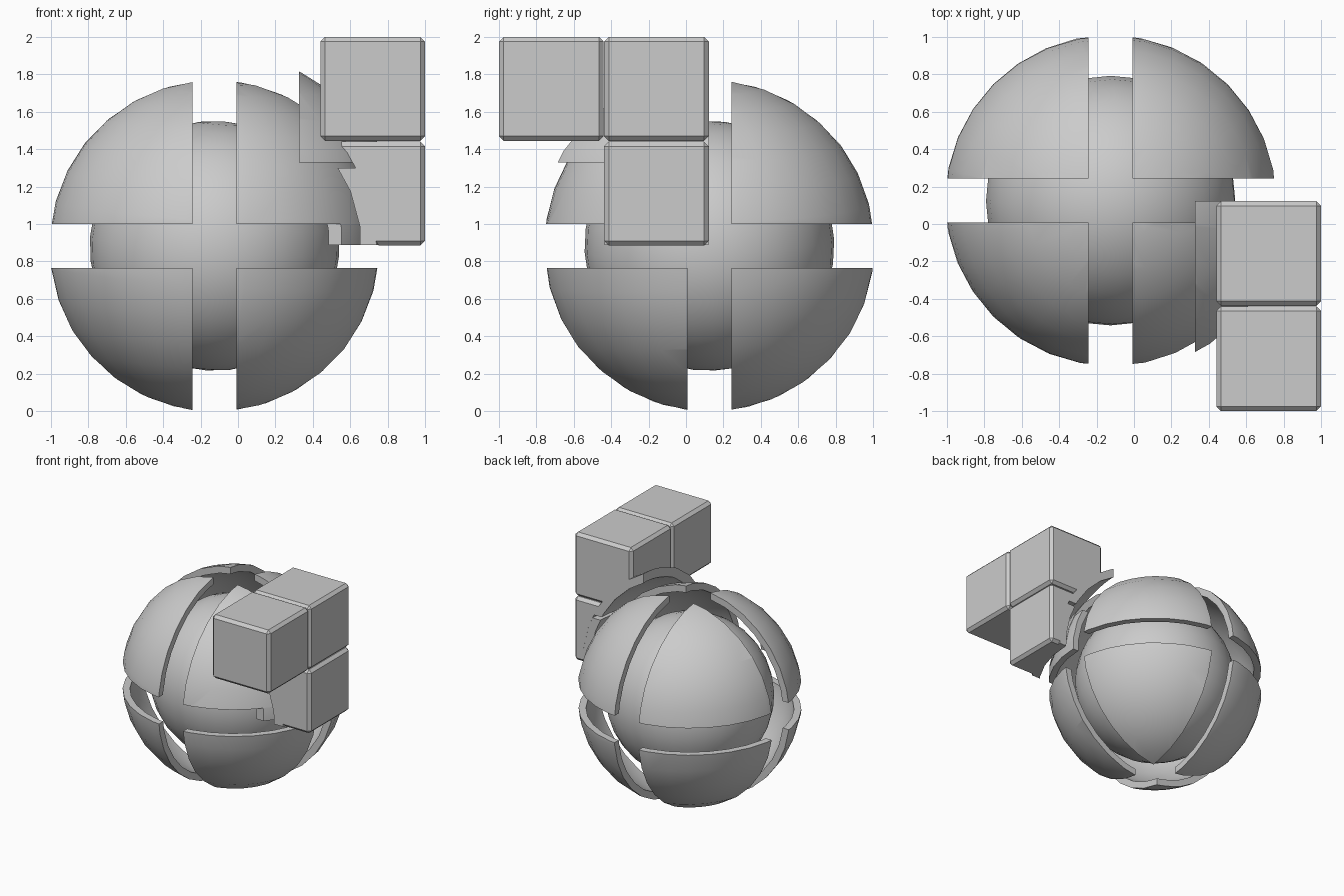
import bpy, bmesh, math
from mathutils import Vector, Matrix

if "Cube" in bpy.data.objects:
    bpy.data.objects.remove(bpy.data.objects["Cube"])

C = Vector((-0.125, 0.125, 0.883))      # common centre of every layer
TILT = Matrix.Rotation(0.05, 4, 'X') @ Matrix.Rotation(0.07, 4, 'Y')
R_CORE, R_IN, R_OUT = 0.668, 0.835, 0.893
R_LAYER_IN, R_LAYER_OUT = 0.967, 1.037
GAP = 0.117


def make(name, bm):
    me = bpy.data.meshes.new(name)
    bm.to_mesh(me)
    bm.free()
    ob = bpy.data.objects.new(name, me)
    bpy.context.collection.objects.link(ob)
    return ob


def ball(name, r_out, r_in=None):
    bm = bmesh.new()
    m = Matrix.Translation(C) @ TILT
    if r_in:
        bmesh.ops.create_uvsphere(bm, u_segments=32, v_segments=16, radius=r_in, matrix=m)
        bmesh.ops.reverse_faces(bm, faces=bm.faces[:])
    bmesh.ops.create_uvsphere(bm, u_segments=32, v_segments=16, radius=r_out, matrix=m)
    return make(name, bm)


def box(name, lo, hi, bevel=0):
    lo, hi = Vector(lo), Vector(hi)
    bm = bmesh.new()
    bmesh.ops.create_cube(bm, size=1)
    for v in bm.verts:
        v.co = Vector([lo[i] + (v.co[i] + 0.5) * (hi[i] - lo[i]) for i in range(3)])
    if bevel:
        bmesh.ops.bevel(bm, geom=bm.edges[:], offset=bevel, segments=1,
                        profile=0.5, affect='EDGES')
    return make(name, bm)


def boolean(ob, cutter, op):
    mod = ob.modifiers.new("cut", 'BOOLEAN')
    mod.operation, mod.solver, mod.object = op, 'EXACT', cutter
    bpy.context.view_layer.objects.active = ob
    bpy.ops.object.modifier_apply(modifier=mod.name)
    bpy.data.objects.remove(cutter)
    return ob


def smooth(ob):
    bpy.ops.object.select_all(action='DESELECT')
    ob.select_set(True)
    bpy.context.view_layer.objects.active = ob
    bpy.ops.object.shade_smooth_by_angle(angle=math.radians(30))


def shell_piece(name, r_out, r_in, lo, hi):
    smooth(boolean(ball(name, r_out, r_in), box("cutter", lo, hi), 'INTERSECT'))


# inner core
smooth(ball("core", R_CORE))

# eight shell octants separated by grooves
for sx in (-1, 1):
    for sy in (-1, 1):
        for sz in (-1, 1):
            s = (sx, sy, sz)
            a = [C[i] + s[i] * GAP for i in range(3)]
            b = [C[i] + s[i] * 1.2 for i in range(3)]
            shell_piece("shell_octant", R_OUT, R_IN,
                        [min(p) for p in zip(a, b)], [max(p) for p in zip(a, b)])

# corner cubes, hollowed where they meet the ball
cubes = [("front_cube", (0.44, -1.0, 1.445)),
         ("upper_cube", (0.44, -0.438, 1.445)),
         ("lower_cube", (0.44, -0.438, 0.885))]
for name, lo in cubes:
    cube = box(name, lo, [c + d for c, d in zip(lo, (0.56, 0.56, 0.555))], 0.025)
    smooth(boolean(cube, ball("cutter", R_LAYER_OUT), 'DIFFERENCE'))

# curved plates under the cubes
shell_piece("upper_plate", R_LAYER_OUT, R_LAYER_IN, (0.325, -1.0, 1.33), (1.0, 0.122, 1.98))
shell_piece("lower_plate", R_LAYER_OUT, R_LAYER_IN, (0.44, -0.437, 0.887), (0.99, 0.121, 1.30))
shell_piece("inner_plate", R_OUT - 0.003, R_IN, (0.44, -0.437, 0.887), (0.99, 0.121, 1.30))
